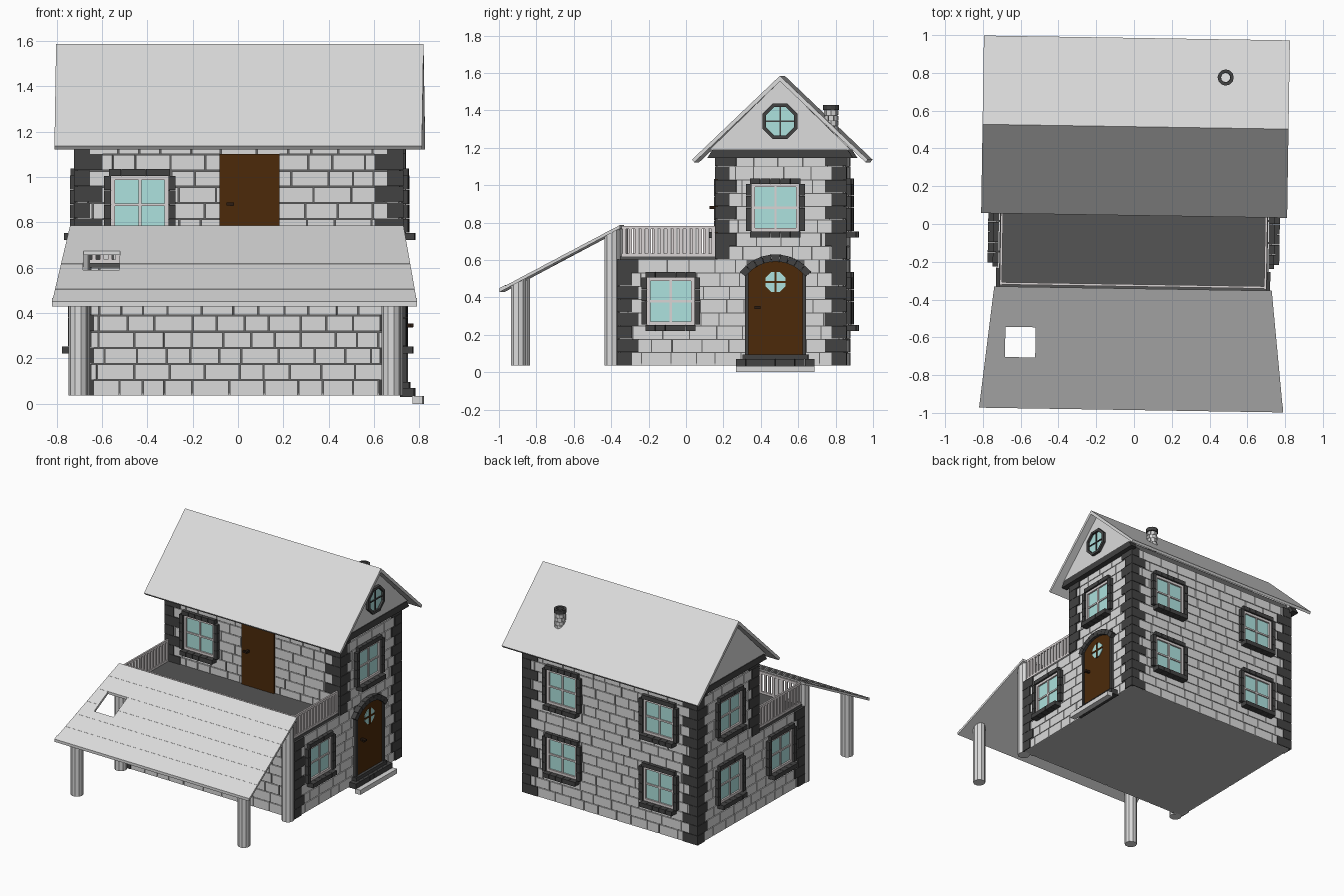
import bpy, bmesh, math, random

random.seed(4)
cube = bpy.data.objects.get("Cube")
if cube:
    bpy.data.objects.remove(cube)

COLOURS = {
    "light_stone": (0.70, 0.70, 0.70), "roof_grey": (0.71, 0.71, 0.71),
    "dark_stone": (0.055, 0.055, 0.055), "mortar": (0.13, 0.13, 0.13),
    "window_frame": (0.70, 0.66, 0.66), "glass": (0.42, 0.76, 0.73),
    "door_brown": (0.072, 0.023, 0.003), "deck_grey": (0.09, 0.09, 0.09),
    "handle_brown": (0.025, 0.012, 0.006), "base_grey": (0.50, 0.50, 0.50)}
mats = {}
for name, rgb in COLOURS.items():
    m = bpy.data.materials.new(name)
    m.use_nodes = True
    m.diffuse_color = (*rgb, 1)
    m.node_tree.nodes["Principled BSDF"].inputs["Base Color"].default_value = (*rgb, 1)
    mats[name] = m

# Wall planes of the mortar core and row height of the masonry
WX, Y_LOW, Y_UP, Y_BACK, BASE, ROW = 0.71, -0.343, 0.18, 0.855, 0.036, 0.071
DECK = BASE + 8 * ROW


def porch_z(y):
    return 0.785 + 0.53 * (y + 0.345)


# Each frame maps plane coordinates (u, v) and outward depth d to the model
FRAMES = {
    "low_front": lambda u, v, d: (u, Y_LOW - d, v),
    "front": lambda u, v, d: (u, Y_UP - d, v),
    "back": lambda u, v, d: (u, Y_BACK + d, v),
    "right": lambda u, v, d: (WX + d, u, v),
    "left": lambda u, v, d: (-WX - d, u, v),
    "plan": lambda u, v, d: (u, v, d),
    "porch": lambda u, v, d: (u, v, porch_z(v) + d)}
parts = {}


def prism(name, mat, frame, pts, d0, d1):
    """Add a prism to the named part."""
    bm = parts.setdefault(name, (bmesh.new(), mat))[0]
    a, b = ([bm.verts.new(FRAMES[frame](u, v, d)) for u, v in pts] for d in (d0, d1))
    bm.faces.new(a[::-1])
    bm.faces.new(b)
    for i in range(len(a)):
        j = (i + 1) % len(a)
        bm.faces.new((a[i], a[j], b[j], b[i]))


def box(name, mat, frame, u0, u1, v0, v1, d0, d1):
    prism(name, mat, frame, [(u0, v0), (u1, v0), (u1, v1), (u0, v1)], d0, d1)


def arc(cu, cv, r, a0, a1, n):
    return [(cu + r * math.cos(a0 + (a1 - a0) * i / n),
             cv + r * math.sin(a0 + (a1 - a0) * i / n)) for i in range(n + 1)]


def ring(name, mat, frame, cu, cv, r0, r1, a0, a1, n, d0, d1, gap=0.0):
    """Wedge stones laid along an arc."""
    step = (a1 - a0) / n
    for i in range(n):
        s, e = a0 + i * step + gap, a0 + (i + 1) * step - gap
        prism(name, mat, frame, arc(cu, cv, r0, s, e, 1) + arc(cu, cv, r1, e, s, 1), d0, d1)


def brick_rows(frame, u0, u1, rows, openings):
    """Courses of random-length stones, cut away at the openings."""
    for r in rows:
        z0, z1 = BASE + r * ROW, BASE + (r + 1) * ROW - 0.005
        u = u0 - random.uniform(0, 0.1)
        while u < u1:
            e = u + random.uniform(0.09, 0.17)
            spans = [(max(u, u0), min(e, u1) - 0.006)]
            for a, b, c, d in openings:
                if z1 > c and z0 < d:
                    spans = [p for s, t in spans for p in ((s, min(t, a)), (max(s, b), t))]
            for s, t in spans:
                if t - s > 0.008:
                    box("wall_stones", "light_stone", frame, s, t, z0, z1, -0.002, 0.008)
            u = e


def window(frame, u, z):
    """Four-pane window with stone surround and sill."""
    h = 0.127
    box("window_panes", "glass", frame, u - h, u + h, z - h, z + h, 0, 0.01)
    for s in (-1, 1):
        c = s * (h - 0.009)
        box("window_frames", "window_frame", frame, u + c - .009, u + c + .009, z - h, z + h, 0, .022)
        box("window_frames", "window_frame", frame, u - h, u + h, z + c - .009, z + c + .009, 0, .022)
        for i in range(4):
            v = z - h + i * h / 2
            box("window_surrounds", "dark_stone", frame, *sorted((u + s * h, u + s * (h + .03))),
                v + .001, v + h / 2 - .001, 0, 0.035)
    box("window_frames", "window_frame", frame, u - .006, u + .006, z - h, z + h, 0, .018)
    box("window_frames", "window_frame", frame, u - h, u + h, z - .006, z + .006, 0, .018)
    for i in range(5):
        a = u - h - .008 + i * (2 * h + .016) / 5
        b = a + (2 * h + .016) / 5 - .002
        box("window_surrounds", "dark_stone", frame, a, b, z + h, z + h + .03, 0, .035)
        box("window_sills", "dark_stone", frame, a, b, z - h - .032, z - h, 0, .062)


def handle(frame, u, z, d):
    box("door_handles", "handle_brown", frame, u - .008, u + .008, z - .008, z + .008, d, d + .035)
    box("door_handles", "handle_brown", frame, u - .022, u + .01, z - .006, z + .008, d + .025, d + .038)


# Mortar cores of the two storeys on a pale base slab
box("base_slab", "base_grey", "plan", -WX, WX, Y_LOW, Y_BACK, BASE, BASE + .01)
box("lower_core", "mortar", "plan", -WX, WX, Y_LOW, Y_BACK, BASE + .01, DECK)
box("upper_core", "mortar", "plan", -WX, WX, Y_UP, Y_BACK, DECK, 1.205)

# Windows and stone courses for each wall
walls = {"low_front": [], "front": [(-0.435, 0.877)],
         "back": [(x, z) for x in (-0.41, 0.39) for z in (0.38, 0.88)],
         "right": [(-0.07, 0.38), (0.49, 0.88)],
         "left": [(0.50, 0.38), (-0.08, 0.38), (0.50, 0.88)]}
doors = {"front": (-0.085, 0.18, DECK, 1.09), "right": (0.335, 0.645, BASE, 0.56)}
LOW, UP = range(8), range(8, 16)
for side, places in walls.items():
    holes = [(u - .13, u + .13, z - .13, z + .13) for u, z in places]
    if side in doors:
        holes.append(doors[side])
    for p in places:
        window(side, *p)
    if side in ("left", "right"):
        brick_rows(side, Y_LOW, Y_BACK, LOW, holes)
        brick_rows(side, Y_UP, Y_BACK, UP, holes)
    else:
        rows = {"low_front": LOW, "front": UP, "back": range(16)}[side]
        brick_rows(side, -WX, WX, rows, holes)

# Alternating corner stones
corners = ((Y_LOW, -1, LOW, (.08, .07)), (Y_UP, -1, UP, (.11, .055)),
           (Y_BACK, 1, range(16), (.11, .055)))
for sx in (-1, 1):
    for y, sy, rows, lengths in corners:
        for r in rows:
            lx, ly = lengths[r % 2], (.065, .1)[r % 2]
            xs = sorted((sx * (WX + .016), sx * (WX - lx)))
            ys = sorted((y + sy * .014, y - sy * ly))
            box("corner_stones", "dark_stone", "plan", *xs, *ys,
                BASE + r * ROW + .001, BASE + (r + 1) * ROW - .001)

# Balcony door
box("balcony_door", "door_brown", "front", -0.085, 0.18, DECK, 1.1, 0, 0.02)
handle("front", -0.03, 0.88, 0.016)

# Arched front door with stone arch, small window and steps
dc, half, spring, rise = 0.49, 0.145, 0.53, 0.062
R = (half ** 2 + rise ** 2) / (2 * rise)
cz, ang = spring + rise - R, math.asin(half / R)
top = arc(dc, cz, R, math.pi / 2 - ang, math.pi / 2 + ang, 10)
prism("front_door", "door_brown", "right", [(dc - half, .095), (dc + half, .095)] + top, 0, 0.02)
ring("door_arch", "dark_stone", "right", dc, cz, R, R + .038,
     math.pi / 2 - ang - .12, math.pi / 2 + ang + .12, 9, 0, 0.04, 0.004)
for s in (-1, 1):
    box("door_jambs", "dark_stone", "right", *sorted((dc + s * half, dc + s * (half + .018))),
        0.07, spring + .01, 0, 0.03)
prism("door_window", "glass", "right", arc(dc, .483, .058, math.pi / 8, 15 * math.pi / 8, 7), 0.018, 0.024)
box("door_window_bars", "door_brown", "right", dc - .006, dc + .006, .425, .541, .018, .028)
box("door_window_bars", "door_brown", "right", dc - .057, dc + .057, .477, .489, .018, .028)
handle("right", 0.40, 0.345, 0.02)
box("bottom_step", "light_stone", "right", .28, .70, 0, .034, .055, .098)
for i in range(8):
    box("upper_step", "dark_stone", "right", .28 + i * .0525, .331 + i * .0525, .03, .07, 0, .062)
box("threshold", "dark_stone", "right", .315, .665, .07, .095, 0, .04)

# Main roof as two sloping slabs
RIDGE = 0.515
for s in (-1, 1):
    prism("main_roof", "roof_grey", "right",
          [(RIDGE, 1.585), (RIDGE + s * .47, 1.137), (RIDGE + s * .458, 1.122), (RIDGE, 1.555)],
          -2 * WX - 0.10, 0.10)

# Gable panels and the beams beneath them
for side in ("left", "right"):
    prism("gable_panels", "roof_grey", side,
          [(RIDGE - .38, 1.187), (RIDGE + .38, 1.187), (RIDGE, 1.557)], -0.01, 0.045)
    prism("gable_beams", "dark_stone", side, [(RIDGE - .39, 1.145), (RIDGE + .39, 1.145),
          (RIDGE + .36, 1.192), (RIDGE - .36, 1.192)], 0, 0.05)

# Round gable window
octagon = arc(RIDGE, 1.342, .09, math.pi / 8, 15 * math.pi / 8, 7)
prism("round_window_pane", "glass", "right", octagon, 0.04, 0.05)
ring("round_window_frame", "dark_stone", "right", RIDGE, 1.342, .082, .102,
     math.pi / 8, 17 * math.pi / 8, 8, 0.04, 0.065)
box("round_window_bars", "dark_stone", "right", RIDGE - .004, RIDGE + .004, 1.262, 1.422, .045, .056)
box("round_window_bars", "dark_stone", "right", RIDGE - .08, RIDGE + .08, 1.338, 1.346, .045, .056)

# Round stone chimney
cx, cy = 0.473, 0.783
ring("chimney_flue", "mortar", "plan", cx, cy, .024, .035, 0, math.tau, 12, 1.26, 1.41)
for r in range(5):
    z = 1.262 + r * .028
    ring("chimney_stones", "light_stone", "plan", cx, cy, .03, .039,
         r * .35, math.tau + r * .35, 9, z, z + .024, .05)
ring("chimney_cap", "dark_stone", "plan", cx, cy, .025, .043, 0, math.tau, 12, 1.402, 1.43)

# Balcony deck and railings
box("balcony_deck", "deck_grey", "plan", -WX, WX, Y_LOW, Y_UP, DECK, .62)
for z0, z1 in ((.62, .636), (.765, .782)):
    for x in (-.70, .70):
        box("balcony_rails", "window_frame", "plan", x - .006, x + .006, -.335, Y_UP, z0, z1)
    box("balcony_rails", "window_frame", "plan", -.70, .70, -.331, -.319, z0, z1)
for i in range(15):
    y = -.32 + i * .034
    for x in (-.70, .70):
        box("balusters", "window_frame", "plan", x - .005, x + .005, y - .009, y + .009, .63, .77)
for i in range(39):
    x = -.665 + i * .035
    box("balusters", "window_frame", "plan", x - .009, x + .009, -.33, -.32, .63, .77)


# Boarded porch roof with a square opening
def half_width(y):
    return 0.735 + 0.07 * (-0.345 - y) / 0.64


PITCH = 0.0533
for k in range(-4, 8):
    y1, y0 = -0.555 - k * PITCH, -0.555 - (k + 1) * PITCH
    w0, w1 = half_width(y0), half_width(y1)
    spans = [((-w0, -w1), (w0, w1))]
    if 0 <= k <= 2:
        spans = [((-w0, -w1), (-.672, -.672)), ((-.512, -.512), (w0, w1))]
    for (l0, l1), (r0, r1) in spans:
        prism("porch_roof", "roof_grey", "porch", [(l0, y0), (r0, y0), (r1, y1), (l1, y1)],
              -0.018, 0.0008 * (k % 2))
box("porch_roof_trim", "roof_grey", "porch", -.804, .804, -.985, -.955, -.016, .004)

# Porch posts, with tops cut to the slope of the roof
for x in (-0.69, 0.69):
    for y in (-0.885, -0.385):
        circle = arc(x, y, .043, 0, math.tau * 9 / 10, 9)
        prism("porch_posts", "roof_grey", "plan", circle, BASE, porch_z(y) - .05)
        prism("porch_posts", "roof_grey", "porch", circle, -.12, -.01)

# Turn the collected parts into objects, with the slight turn of the whole house
for name, (bm, mat) in parts.items():
    bmesh.ops.recalc_face_normals(bm, faces=bm.faces)
    mesh = bpy.data.meshes.new(name)
    bm.to_mesh(mesh)
    bm.free()
    mesh.materials.append(mats[mat])
    obj = bpy.data.objects.new(name, mesh)
    obj.rotation_euler.z = math.radians(-0.9)
    bpy.context.collection.objects.link(obj)
